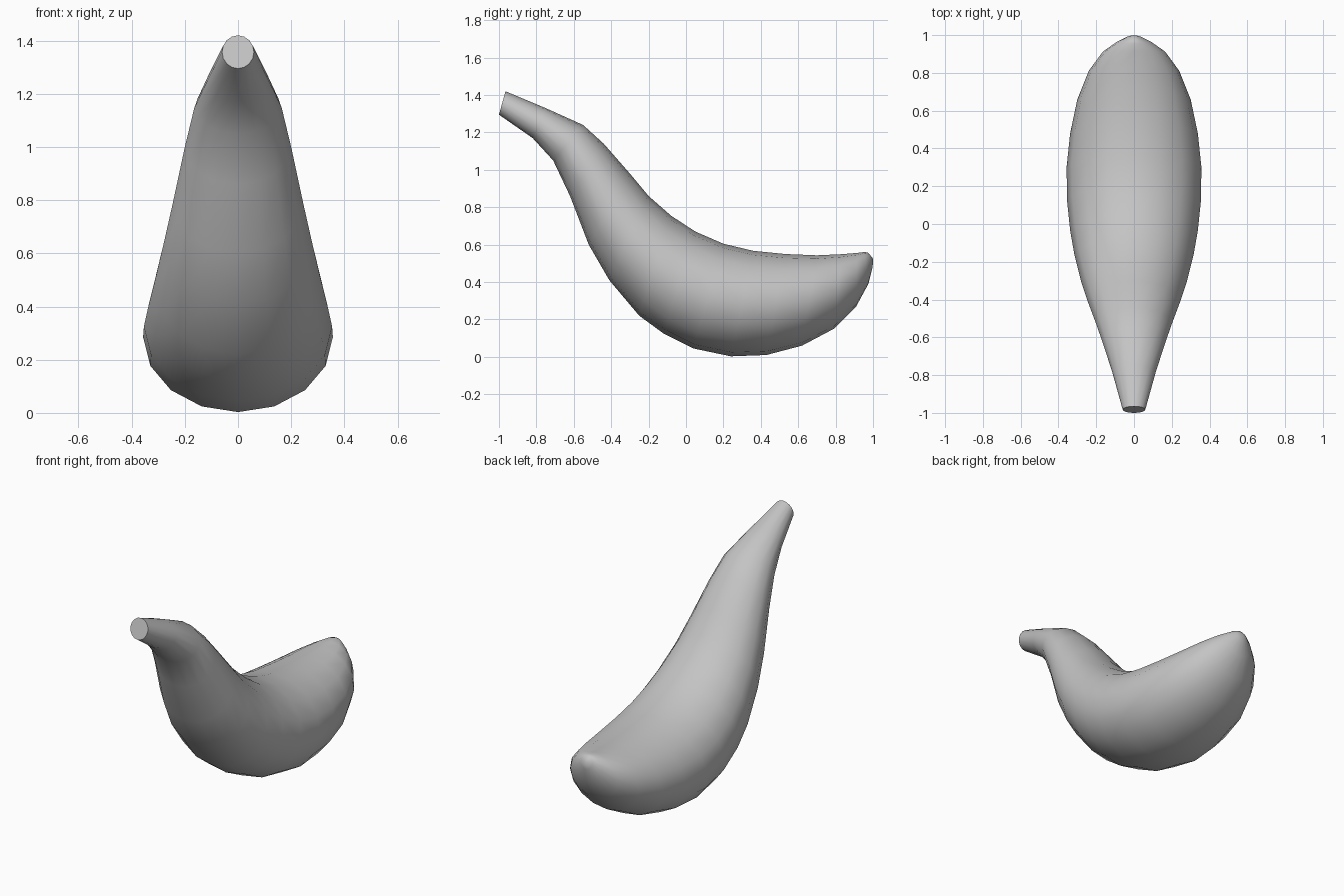
import bpy, bmesh, math
from mathutils import Vector

if "Cube" in bpy.data.objects:
    bpy.data.objects.remove(bpy.data.objects["Cube"])

SIDES = 16

# Cross-sections along the body: upper y, z, lower y, z, half width
SECTIONS = [
    (-0.965, 1.42, -1.00, 1.295, 0.06),
    (-0.75, 1.33, -0.82, 1.17, 0.115),
    (-0.55, 1.24, -0.71, 1.05, 0.165),
    (-0.44, 1.14, -0.62, 0.86, 0.20),
    (-0.30, 0.98, -0.52, 0.60, 0.245),
    (-0.20, 0.86, -0.41, 0.41, 0.28),
    (-0.08, 0.755, -0.25, 0.22, 0.315),
    (0.05, 0.67, -0.12, 0.125, 0.338),
    (0.20, 0.605, 0.04, 0.045, 0.354),
    (0.36, 0.567, 0.24, 0.003, 0.357),
    (0.53, 0.55, 0.43, 0.01, 0.338),
    (0.70, 0.543, 0.62, 0.06, 0.30),
    (0.83, 0.549, 0.79, 0.15, 0.24),
    (0.915, 0.556, 0.91, 0.27, 0.165),
    (0.955, 0.561, 0.975, 0.39, 0.09),
    (0.975, 0.556, 0.998, 0.48, 0.04),
]

bm = bmesh.new()


def ring(uy, uz, ly, lz, width):
    """Tilted elliptical loop spanning an upper and a lower point."""
    upper, lower = Vector((0, uy, uz)), Vector((0, ly, lz))
    mid, half = (upper + lower) / 2, (upper - lower) / 2
    loop = []
    for i in range(SIDES):
        a = 2 * math.pi * i / SIDES
        loop.append(bm.verts.new(mid + half * math.cos(a)
                                 + Vector((width * math.sin(a), 0, 0))))
    return loop


# Curved body skin
rings = [ring(*s) for s in SECTIONS]
for r0, r1 in zip(rings, rings[1:]):
    for i in range(SIDES):
        j = (i + 1) % SIDES
        bm.faces.new((r0[i], r0[j], r1[j], r1[i]))

# Flat cut at the stem, pointed tip at the back
bm.faces.new(rings[0])
tip = bm.verts.new((0, 1.0, 0.525))
for i in range(SIDES):
    bm.faces.new((rings[-1][i], rings[-1][(i + 1) % SIDES], tip))
bmesh.ops.recalc_face_normals(bm, faces=bm.faces[:])

mesh = bpy.data.meshes.new("curved_body")
bm.to_mesh(mesh)
bm.free()
body = bpy.data.objects.new("curved_body", mesh)
bpy.context.collection.objects.link(body)

# Plain grey surface
grey = bpy.data.materials.new("grey")
grey.diffuse_color = (0.55, 0.55, 0.55, 1)
grey.use_nodes = True
grey.node_tree.nodes["Principled BSDF"].inputs["Base Color"].default_value = grey.diffuse_color
mesh.materials.append(grey)

# Smooth skin with a sharp rim around the stem cut
bpy.context.view_layer.objects.active = body
body.select_set(True)
bpy.ops.object.shade_smooth_by_angle(angle=math.radians(62))
